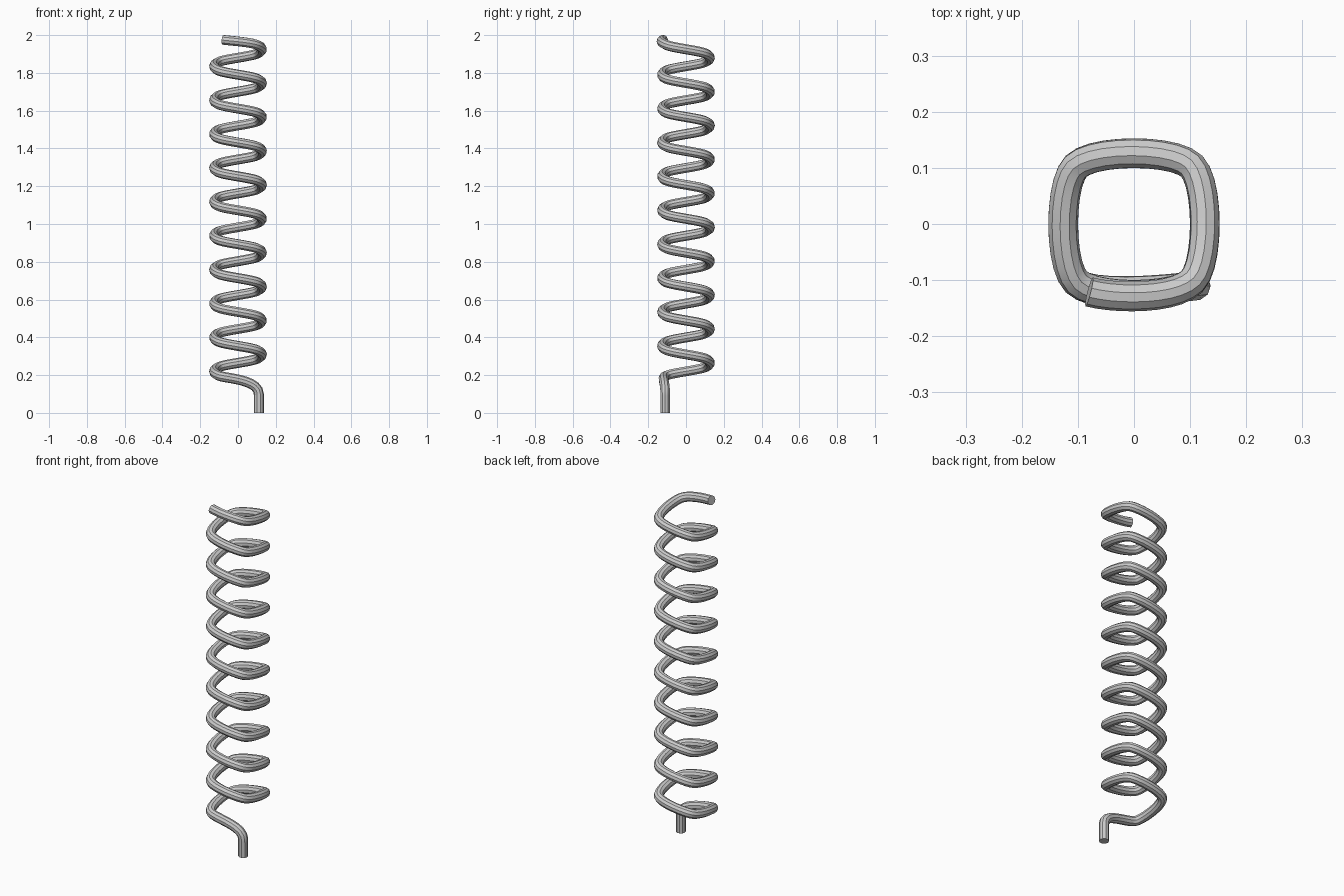
import bpy
from mathutils import Vector

if "Cube" in bpy.data.objects:
    bpy.data.objects.remove(bpy.data.objects["Cube"])

PITCH = 0.1795      # rise per turn
TURNS = 10
A, H, D = 0.103, 0.134, 0.072   # corner offset, handle bulge, handle inset
Z0 = 0.1525         # height of the (virtual) first front-right corner
STEP = PITCH / 4

# stem: straight leg that bends into the coil; entries are (left handle, point, right handle)
knots = [
    ((0.11, -0.11, -0.03), (0.11, -0.11, 0.0), (0.11, -0.11, 0.03)),
    ((0.11, -0.11, 0.07), (0.11, -0.11, 0.10), (0.11, -0.11, 0.18)),
]

# coil: one knot per rounded corner, clockwise seen from above
corners = [(1, -1), (-1, -1), (-1, 1), (1, 1)]
for i in range(1, TURNS * 4 + 1):
    sx, sy = corners[i % 4]
    z = Z0 + i * STEP
    on_x = Vector((sx * H, sy * D, 0))     # handle beside the x side
    on_y = Vector((sx * D, sy * H, 0))     # handle beside the y side
    before, after = (on_x, on_y) if sx * sy < 0 else (on_y, on_x)
    before.z, after.z = z - STEP / 3, z + STEP / 3
    knots.append((before, (sx * A, sy * A, z), after))

# free end, stopping short of the last corner
knots.append(((-0.03, -0.134, 1.969), (-0.08, -0.121, 1.975), (-0.09, -0.118, 1.976)))

curve = bpy.data.curves.new("coil_spring", 'CURVE')
curve.dimensions = '3D'
curve.resolution_u = 10
curve.bevel_depth = 0.0265
curve.bevel_resolution = 3
curve.use_fill_caps = True
spline = curve.splines.new('BEZIER')
spline.bezier_points.add(len(knots) - 1)
for bp, (left, co, right) in zip(spline.bezier_points, knots):
    bp.handle_left_type = bp.handle_right_type = 'FREE'
    bp.co, bp.handle_left, bp.handle_right = co, left, right

spring = bpy.data.objects.new("coil_spring", curve)
bpy.context.collection.objects.link(spring)
bpy.context.view_layer.objects.active = spring
spring.select_set(True)
bpy.ops.object.convert(target='MESH')
bpy.ops.object.shade_smooth_by_angle()
